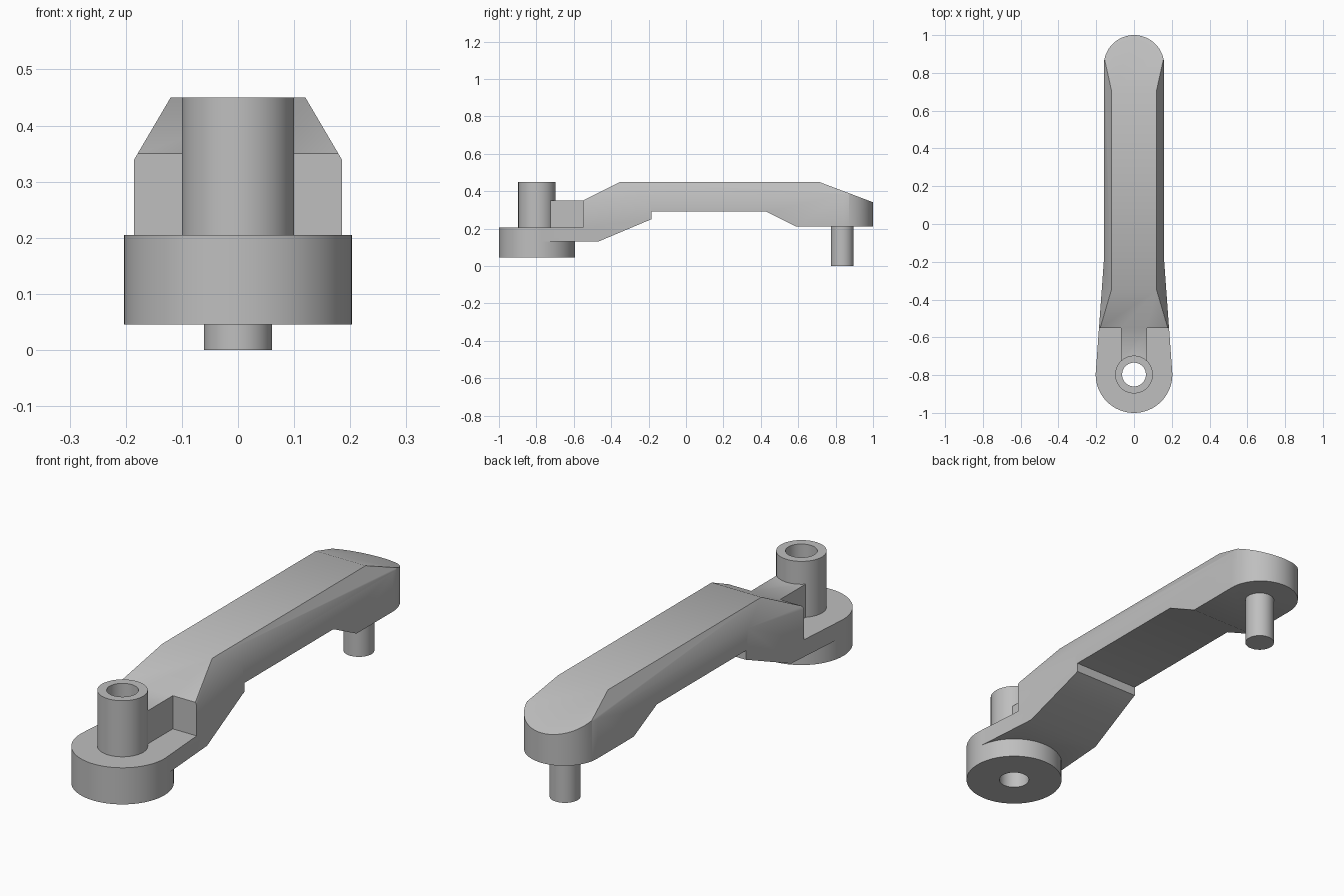
import bpy, bmesh, math

cube = bpy.data.objects.get("Cube")
if cube:
    bpy.data.objects.remove(cube, do_unlink=True)

grey = bpy.data.materials.new("plain grey")
grey.use_nodes = True
COLOUR = (0.52, 0.52, 0.52, 1)
grey.diffuse_color = COLOUR
grey.node_tree.nodes["Principled BSDF"].inputs["Base Color"].default_value = COLOUR

HUB_Y, HUB_R = -0.797, 0.203
TIP_Y, TIP_R = 0.84, 0.16


def prism(name, points, low, high, place):
    """Sweep a flat outline between two depths; place maps (u, v, depth) to xyz."""
    bm = bmesh.new()
    a, b = ([bm.verts.new(place(u, v, d)) for u, v in points] for d in (low, high))
    bm.faces.new(a)
    bm.faces.new(b)
    for i in range(len(a)):
        j = (i + 1) % len(a)
        bm.faces.new((a[i], a[j], b[j], b[i]))
    bmesh.ops.recalc_face_normals(bm, faces=bm.faces)
    mesh = bpy.data.meshes.new(name)
    bm.to_mesh(mesh)
    bm.free()
    mesh.materials.append(grey)
    obj = bpy.data.objects.new(name, mesh)
    bpy.context.collection.objects.link(obj)
    return obj


def cylinder(name, y, radius, low, high, sides=64):
    ring = [(radius * math.cos(math.tau * i / sides),
             y + radius * math.sin(math.tau * i / sides)) for i in range(sides)]
    return prism(name, ring, low, high, lambda u, v, d: (u, v, d))


def combine(target, tool, operation):
    """Apply a boolean and discard the tool."""
    mod = target.modifiers.new("boolean", 'BOOLEAN')
    mod.operation, mod.solver, mod.object = operation, 'EXACT', tool
    bpy.context.view_layer.objects.active = target
    bpy.ops.object.modifier_apply(modifier=mod.name)
    bpy.data.objects.remove(tool, do_unlink=True)


# Arm: plan outline with a rounded tip and a flare towards the hub
tip = [(TIP_R * math.cos(math.pi * i / 32), TIP_Y + TIP_R * math.sin(math.pi * i / 32))
       for i in range(33)]
plan = [(0.202, -0.78), (TIP_R, -0.2)] + tip + [(-TIP_R, -0.2), (-0.202, -0.78)]
arm = prism("crank_arm", plan, 0, 0.6, lambda u, v, d: (u, v, d))

# Side profile: low deck, step, raised arm, sloping tip, cranked underside
side = [(-1.1, 0.13), (-0.47, 0.13), (-0.185, 0.25), (-0.185, 0.29), (0.43, 0.29),
        (0.59, 0.21), (1.1, 0.21), (1.1, 0.303), (0.71, 0.45), (-0.35, 0.45),
        (-0.55, 0.35), (-0.55, 0.205), (-1.1, 0.205)]
combine(arm, prism("side_cutter", side, -0.5, 0.5, lambda u, v, d: (d, u, v)), 'INTERSECT')

# Cross-section: steep bevel along both upper edges
section = [(-0.3, 0), (0.3, 0), (0.3, 0.144), (0.12, 0.45), (0.12, 0.6),
           (-0.12, 0.6), (-0.12, 0.45), (-0.3, 0.144)]
combine(arm, prism("bevel_cutter", section, -1.2, 1.2, lambda u, v, d: (u, d, v)), 'INTERSECT')

# Hub disc, rib and post joined to the arm, then bored through
combine(arm, cylinder("hub", HUB_Y, HUB_R, 0.045, 0.205), 'UNION')
rib = [(-0.07, HUB_Y), (0.07, HUB_Y), (0.07, -0.5), (-0.07, -0.5)]
combine(arm, prism("rib", rib, 0.17, 0.35, lambda u, v, d: (u, v, d)), 'UNION')
combine(arm, cylinder("post", HUB_Y, 0.1, 0.17, 0.45), 'UNION')
combine(arm, cylinder("bore", HUB_Y, 0.063, -0.1, 0.6), 'DIFFERENCE')

# Pin under the tip
pin = cylinder("tip_pin", 0.835, 0.061, 0, 0.215)

for obj in (arm, pin):
    bpy.ops.object.select_all(action='DESELECT')
    obj.select_set(True)
    bpy.context.view_layer.objects.active = obj
    bpy.ops.object.shade_smooth_by_angle(angle=math.radians(32))
